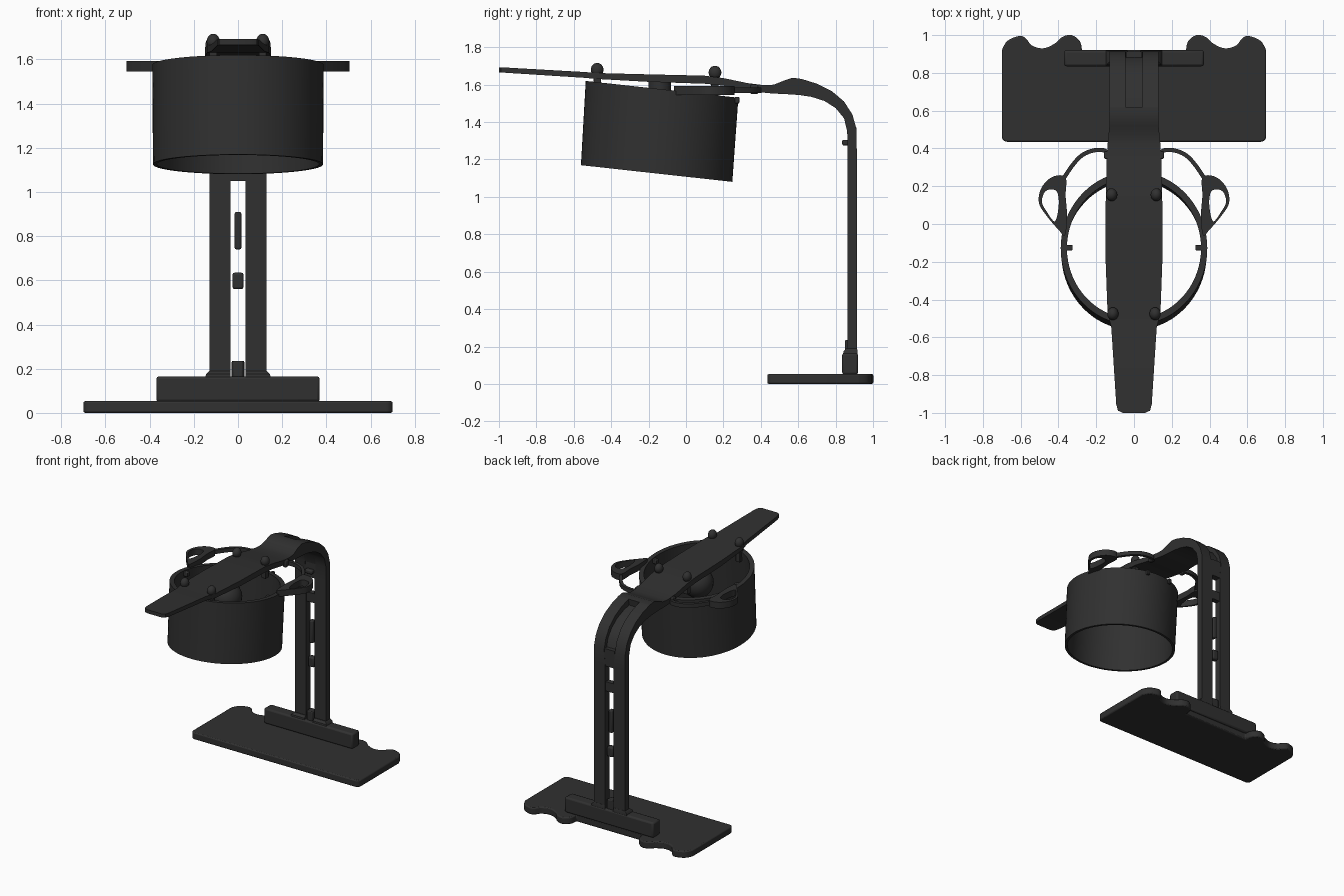
import bpy, bmesh, math
from mathutils import Vector

if "Cube" in bpy.data.objects:
    bpy.data.objects.remove(bpy.data.objects["Cube"])

mat = bpy.data.materials.new("charcoal black")
mat.diffuse_color = (0.03, 0.03, 0.03, 1)
mat.use_nodes = True
mat.node_tree.nodes["Principled BSDF"].inputs["Base Color"].default_value = mat.diffuse_color


def finish(ob, bevel=0.0, angle=35):
    ob.data.materials.append(mat)
    if bevel:
        m = ob.modifiers.new("bevel", 'BEVEL')
        m.width, m.segments, m.limit_method = bevel, 2, 'ANGLE'
        m.angle_limit = math.radians(50)
    bpy.ops.object.select_all(action='DESELECT')
    ob.select_set(True)
    bpy.context.view_layer.objects.active = ob
    bpy.ops.object.shade_smooth_by_angle(angle=math.radians(angle))
    return ob


def sweep(name, rings, loop=False, bevel=0.0):
    """Skin a list of equal cross-sections; loop joins the last to the first."""
    bm = bmesh.new()
    vs = [[bm.verts.new(p) for p in r] for r in rings]
    n, k = len(rings), len(rings[0])
    for i in range(n if loop else n - 1):
        a, b = vs[i], vs[(i + 1) % n]
        for j in range(k):
            bm.faces.new((a[j], a[(j + 1) % k], b[(j + 1) % k], b[j]))
    if not loop:
        bm.faces.new(vs[0])
        bm.faces.new(vs[-1])
    bmesh.ops.recalc_face_normals(bm, faces=bm.faces)
    me = bpy.data.meshes.new(name)
    bm.to_mesh(me)
    bm.free()
    ob = bpy.data.objects.new(name, me)
    bpy.context.collection.objects.link(ob)
    return finish(ob, bevel)


def slab(name, outline, z0, z1, bevel=0.0):
    return sweep(name, [[(x, y, z) for x, y in outline] for z in (z0, z1)], bevel=bevel)


def box(name, x0, x1, y0, y1, z0, z1, bevel=0.0):
    return slab(name, [(x0, y0), (x1, y0), (x1, y1), (x0, y1)], z0, z1, bevel)


def smooth(pts, closed=False, steps=5):
    """Catmull-Rom through 2D points."""
    pts = [Vector(p) for p in pts]
    n, out = len(pts), []
    get = (lambda i: pts[i % n]) if closed else (lambda i: pts[max(0, min(n - 1, i))])
    for i in range(n if closed else n - 1):
        a, b, c, d = (get(i + q) for q in (-1, 0, 1, 2))
        for s in range(steps):
            t = s / steps
            out.append(0.5 * (2 * b + (c - a) * t + (2 * a - 5 * b + 4 * c - d) * t * t
                              + (3 * b - a - 3 * c + d) * t ** 3))
    if not closed:
        out.append(pts[-1])
    return out


def ball(name, loc, scale):
    bpy.ops.mesh.primitive_uv_sphere_add(segments=20, ring_count=12, location=loc)
    ob = bpy.context.object
    ob.name, ob.scale = name, scale
    return finish(ob)


# base plate with scalloped notches on the back edge
back = smooth([(0.70, 0.92), (0.67, 0.97), (0.61, 0.995), (0.575, 0.985), (0.54, 0.945),
               (0.48, 0.93), (0.42, 0.955), (0.38, 0.99), (0.33, 1.0), (0.285, 0.965),
               (0.275, 0.91)], steps=4)
corner = [(0.67 + 0.03 * math.cos(a), 0.465 + 0.03 * math.sin(a))
          for a in [math.radians(-90 + 18 * i) for i in range(6)]]
right_half = corner + [(p.x, p.y) for p in back]
plate = right_half + [(-x, y) for x, y in reversed(right_half)]
slab("base_plate", plate, 0.0, 0.053, 0.008)
box("base_block", -0.37, 0.37, 0.835, 0.92, 0.05, 0.165, 0.012)

# arm path: outer (y, z), inner (y, z), half width
path = [
    (-1.0, 1.692, -1.0, 1.665, 0.06), (-0.988, 1.692, -0.988, 1.665, 0.085),
    (-0.955, 1.691, -0.955, 1.663, 0.094), (-0.55, 1.668, -0.55, 1.637, 0.12),
    (-0.47, 1.662, -0.47, 1.63, 0.14), (-0.2, 1.655, -0.2, 1.615, 0.15),
    (0.1, 1.648, 0.1, 1.605, 0.15), (0.2, 1.635, 0.2, 1.595, 0.148),
    (0.33, 1.608, 0.33, 1.57, 0.145), (0.42, 1.597, 0.41, 1.558, 0.14),
    (0.47, 1.60, 0.46, 1.553, 0.135), (0.52, 1.62, 0.52, 1.55, 0.13),
    (0.57, 1.637, 0.56, 1.548, 0.13), (0.62, 1.63, 0.61, 1.544, 0.13),
    (0.70, 1.605, 0.67, 1.535, 0.13), (0.78, 1.565, 0.74, 1.513, 0.13),
    (0.845, 1.51, 0.80, 1.475, 0.13), (0.89, 1.44, 0.845, 1.42, 0.13),
    (0.912, 1.36, 0.862, 1.35, 0.13), (0.913, 1.25, 0.863, 1.25, 0.13),
    (0.913, 0.16, 0.863, 0.16, 0.13)]


def strip(pt, x0, x1, recess=0.0):
    oy, oz, iy, iz, _ = pt
    oy, oz = oy + (iy - oy) * recess, oz + (iz - oz) * recess
    return [(x0, oy, oz), (x1, oy, oz), (x1, iy, iz), (x0, iy, iz)]


sweep("lamp_arm", [strip(p, -p[4], p[4]) for p in path[:14]])
for side, s in (("left", -1), ("right", 1)):
    sweep(side + "_post", [strip(p, s * (0.035 if p[1] < 1.3 else 0.045), s * p[4])
                           for p in path[13:]])
sweep("bend_groove_floor", [strip(p, -0.045, 0.045, 0.55) for p in path[13:19]])
box("post_bridge_top", -0.042, 0.042, 0.863, 0.912, 1.24, 1.37)

# bridges and cable pieces in the slot between the posts
box("post_bridge_middle", -0.036, 0.036, 0.868, 0.908, 1.05, 1.12)
box("cable_clip_lower", -0.025, 0.025, 0.866, 0.91, 0.56, 0.635, 0.01)
box("cable_piece", -0.015, 0.015, 0.866, 0.905, 0.74, 0.91, 0.008)
box("cable_clip_upper", -0.03, 0.03, 0.835, 0.87, 1.275, 1.305, 0.008)
slab("cable_outlet", [(-0.022, 0.85), (0.022, 0.85), (0.03, 0.905), (-0.03, 0.905)], 0.16, 0.235, 0.006)
for s in (-1, 1):
    sweep("post_foot", [[(s * 0.035, y0, z), (s * w, y0, z), (s * w, y1, z), (s * 0.035, y1, z)]
                        for w, y0, y1, z in ((0.148, 0.84, 0.918, 0.16), (0.145, 0.842, 0.918, 0.175),
                                             (0.13, 0.858, 0.914, 0.19))])

# open drum shade, tilted: cross-section swept round
def shade_point(a, r, cy, cz):
    y = 0.408 * r * math.sin(a)
    return (0.388 * r * math.cos(a), cy + y, cz - 0.11 * y)


section = [(0.992, -0.157, 1.125), (1.0, -0.128, 1.575), (0.915, -0.128, 1.575), (0.945, -0.157, 1.125)]
sweep("drum_shade", [[shade_point(2 * math.pi * i / 72, *q) for q in section] for i in range(72)], loop=True)

# side loop handles, wires to the arm, and rim clips
outer = [(0.36, 0.24), (0.40, 0.258), (0.455, 0.235), (0.495, 0.18), (0.503, 0.11), (0.46, 0.04),
         (0.40, -0.03), (0.365, -0.06), (0.355, 0.05), (0.362, 0.15)]
inner = [(0.405, 0.165), (0.42, 0.18), (0.452, 0.182), (0.478, 0.16), (0.486, 0.11), (0.452, 0.05),
         (0.425, 0.015), (0.412, 0.025), (0.402, 0.07), (0.398, 0.12)]
wire = smooth([(0.13, 0.365), (0.16, 0.39), (0.22, 0.388), (0.28, 0.36), (0.33, 0.305), (0.37, 0.245)])
for side, s in (("left", -1), ("right", 1)):
    sweep(side + "_loop_handle",
          [[(s * o.x, o.y, 1.592), (s * o.x, o.y, 1.545), (s * i.x, i.y, 1.545), (s * i.x, i.y, 1.592)]
           for o, i in zip(smooth(outer, True), smooth(inner, True))], loop=True)
    rings = []
    for i, p in enumerate(wire):
        d = (wire[min(i + 1, len(wire) - 1)] - wire[max(i - 1, 0)]).normalized()
        nx, ny = -d.y * 0.011, d.x * 0.011
        rings.append([(s * (p.x + q * nx), p.y + q * ny, z)
                      for q, z in ((1, 1.585), (-1, 1.585), (-1, 1.555), (1, 1.555))])
    sweep(side + "_handle_wire", rings)
    x = sorted((s * 0.13, s * 0.158))
    box(side + "_wire_mount", x[0], x[1], 0.345, 0.385, 1.55, 1.6, 0.006)
    x = sorted((s * 0.325, s * 0.36))
    box(side + "_rim_clip", x[0], x[1], -0.14, -0.11, 1.535, 1.57, 0.005)
    # domed knobs fixing the arm to the shade
    for kx, ky, kz in ((0.118, 0.155, 1.665), (0.112, -0.475, 1.68)):
        ball(side + "_knob", (s * kx, ky, kz), (0.03, 0.034, 0.036))
        box(side + "_knob_stem", s * kx - 0.018, s * kx + 0.018, ky - 0.02, ky + 0.02, 1.54, kz, 0.004)
    box(side + "_back_pin", s * 0.1 - 0.012, s * 0.1 + 0.012, 0.262, 0.285, 1.50, 1.535, 0.004)

# bulb and socket under the arm
ball("bulb", (0, -0.14, 1.48), (0.11, 0.11, 0.11))
bpy.ops.mesh.primitive_cylinder_add(vertices=24, radius=0.06, depth=0.12, location=(0, -0.14, 1.57))
bpy.context.object.name = "bulb_socket"
finish(bpy.context.object)
